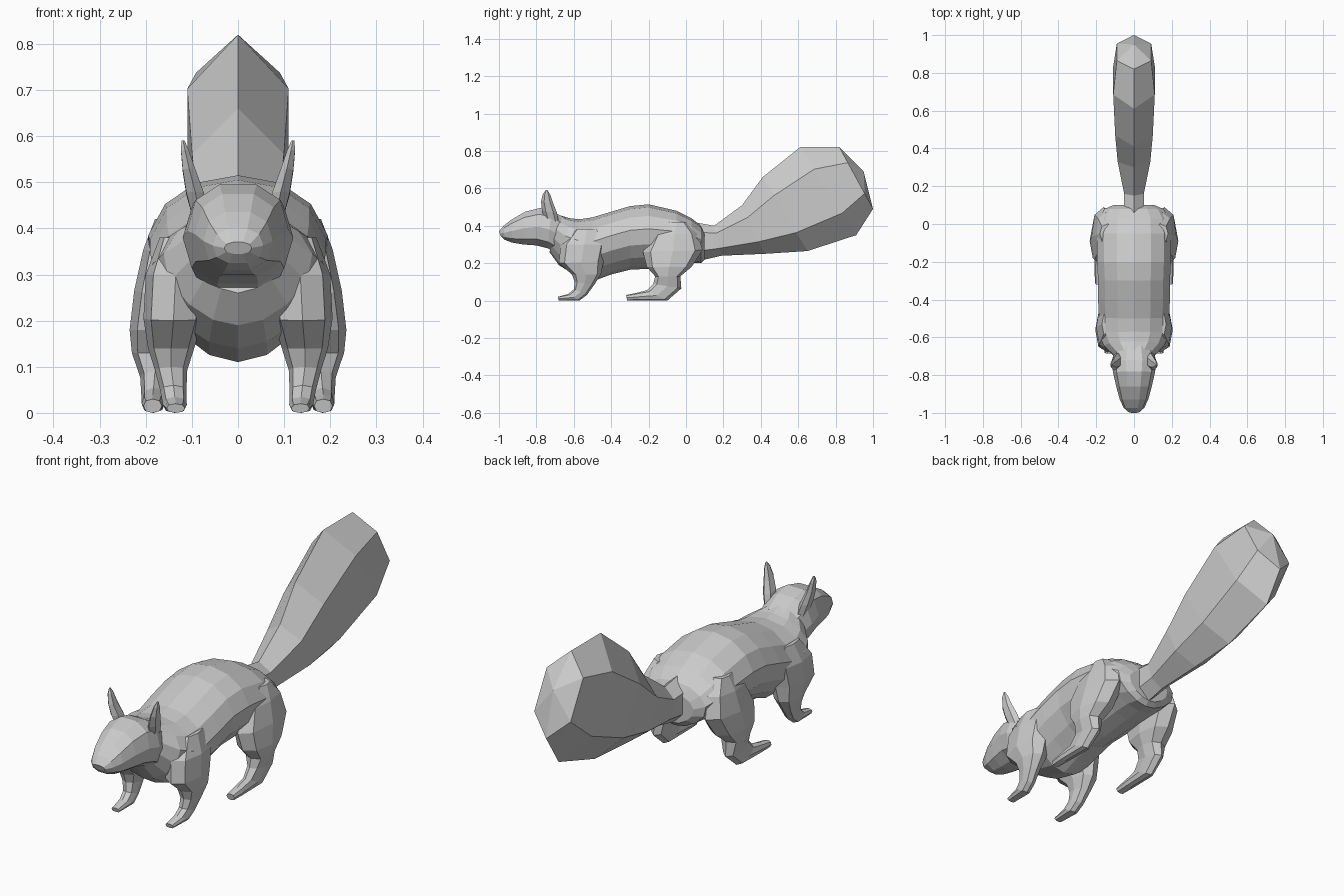
import bpy
import bmesh
from math import sin, cos, pi, copysign

old_cube = bpy.data.objects.get("Cube")
if old_cube:
    bpy.data.objects.remove(old_cube, do_unlink=True)


def make_material(name, colour):
    material = bpy.data.materials.new(name)
    material.use_nodes = True
    material.diffuse_color = colour
    shader = material.node_tree.nodes["Principled BSDF"]
    shader.inputs["Base Color"].default_value = colour
    return material


fur = make_material("grey fur", (.6, .6, .6, 1))


def boxy(value, power):
    """Push a circle coordinate outwards for a squarer section."""
    return copysign(abs(value) ** power, value)


def loft(name, rings, sides, power=1, pinch=0, flat=False, tip=None, mirrored=False):
    """Skin rings, each spanning two side-profile points.

    A ring is (first y, first z, second y, second z, half width, centre x).
    Pinch narrows the second end, and flat puts an edge face on the first.
    """
    bm = bmesh.new()
    loops = []
    for ya, za, yb, zb, width, *centre in rings:
        x = centre[0] if centre else 0
        loop = []
        for i in range(sides):
            angle = 2 * pi * (i + (.5 if flat else 0)) / sides
            grow = 1 / cos(pi / sides) if flat else 1
            along = boxy(cos(angle) * grow, power)
            across = boxy(sin(angle), power)
            across *= width * (1 - pinch * max(0, -along))
            loop.append(bm.verts.new((
                x + across,
                (ya + yb) / 2 + along * (ya - yb) / 2,
                (za + zb) / 2 + along * (za - zb) / 2,
            )))
        loops.append(loop)
    # Walls between neighbouring rings
    for lower, upper in zip(loops, loops[1:]):
        for i in range(sides):
            j = (i + 1) % sides
            bm.faces.new((lower[i], lower[j], upper[j], upper[i]))
    # Closed ends, the last one optionally drawn to a point
    bm.faces.new(loops[0])
    if tip:
        point = bm.verts.new(tip)
        for i in range(sides):
            bm.faces.new((loops[-1][i], loops[-1][(i + 1) % sides], point))
    else:
        bm.faces.new(loops[-1])
    bmesh.ops.recalc_face_normals(bm, faces=bm.faces)

    mesh = bpy.data.meshes.new(name)
    bm.to_mesh(mesh)
    bm.free()
    mesh.materials.append(fur)
    part = bpy.data.objects.new(name, mesh)
    bpy.context.scene.collection.objects.link(part)
    if mirrored:
        modifier = part.modifiers.new("Left and right", "MIRROR")
        modifier.use_axis[0] = True
        modifier.use_mirror_merge = False
    return part


# Torso from rump to neck, with a keeled belly
loft("torso", [
    (.1, .36, .1, .22, .11),
    (.08, .4, .08, .2, .16),
    (.03, .44, .03, .2, .19),
    (-.05, .48, -.05, .19, .2),
    (-.2, .515, -.2, .17, .2),
    (-.3, .505, -.3, .165, .195),
    (-.4, .475, -.4, .14, .195),
    (-.5, .445, -.48, .11, .19),
    (-.57, .435, -.6, .14, .19),
    (-.62, .44, -.68, .19, .165),
    (-.67, .455, -.73, .26, .11),
], sides=14, power=.95, pinch=.3)

# Wedge-shaped head with a blunt muzzle
loft("head", [
    (-.64, .44, -.69, .25, .1),
    (-.72, .48, -.74, .28, .12),
    (-.78, .495, -.8, .295, .11),
    (-.86, .475, -.87, .3, .093),
    (-.93, .435, -.93, .31, .075),
    (-.975, .4, -.97, .325, .055),
    (-1, .37, -.99, .345, .03),
], sides=10, power=.85, flat=True)

# Upright thin ears
loft("ears", [
    (-.75, .42, -.68, .42, .02, .08),
    (-.77, .48, -.69, .47, .022, .093),
    (-.775, .53, -.71, .52, .016, .106),
    (-.765, .57, -.725, .565, .01, .115),
    (-.75, .59, -.74, .59, .004, .119),
], sides=6, mirrored=True)

# Front legs, each ending in a short paw
loft("front_legs", [
    (-.6, .38, -.46, .38, .04, .13),
    (-.67, .3, -.42, .3, .065, .135),
    (-.68, .2, -.44, .21, .065, .14),
    (-.61, .14, -.455, .14, .05, .145),
    (-.595, .1, -.49, .085, .035, .145),
    (-.6, .06, -.53, .03, .028, .14),
    (-.63, .035, -.57, 0, .026, .137),
    (-.685, .02, -.68, 0, .02, .135),
], sides=8, power=.85, mirrored=True)

# Hind legs with heavy thighs and long feet
loft("hind_legs", [
    (-.1, .42, 0, .42, .04, .14),
    (-.18, .35, .06, .36, .055, .15),
    (-.23, .26, .09, .27, .065, .16),
    (-.21, .18, .03, .18, .065, .17),
    (-.165, .13, -.03, .13, .05, .18),
    (-.175, .09, -.025, .065, .032, .18),
    (-.21, .055, -.1, 0, .026, .183),
    (-.27, .04, -.25, 0, .024, .185),
    (-.32, .03, -.315, 0, .02, .185),
], sides=8, power=.85, mirrored=True)

# Six-sided bushy tail, ridged along the top
loft("tail", [
    (.04, .42, .06, .21, .06),
    (.15, .4, .19, .24, .06),
    (.3, .51, .42, .25, .1),
    (.41, .66, .65, .265, .115),
    (.61, .82, .91, .35, .127),
    (.82, .82, 1, .49, .105),
], sides=6, tip=(0, .95, .69))
